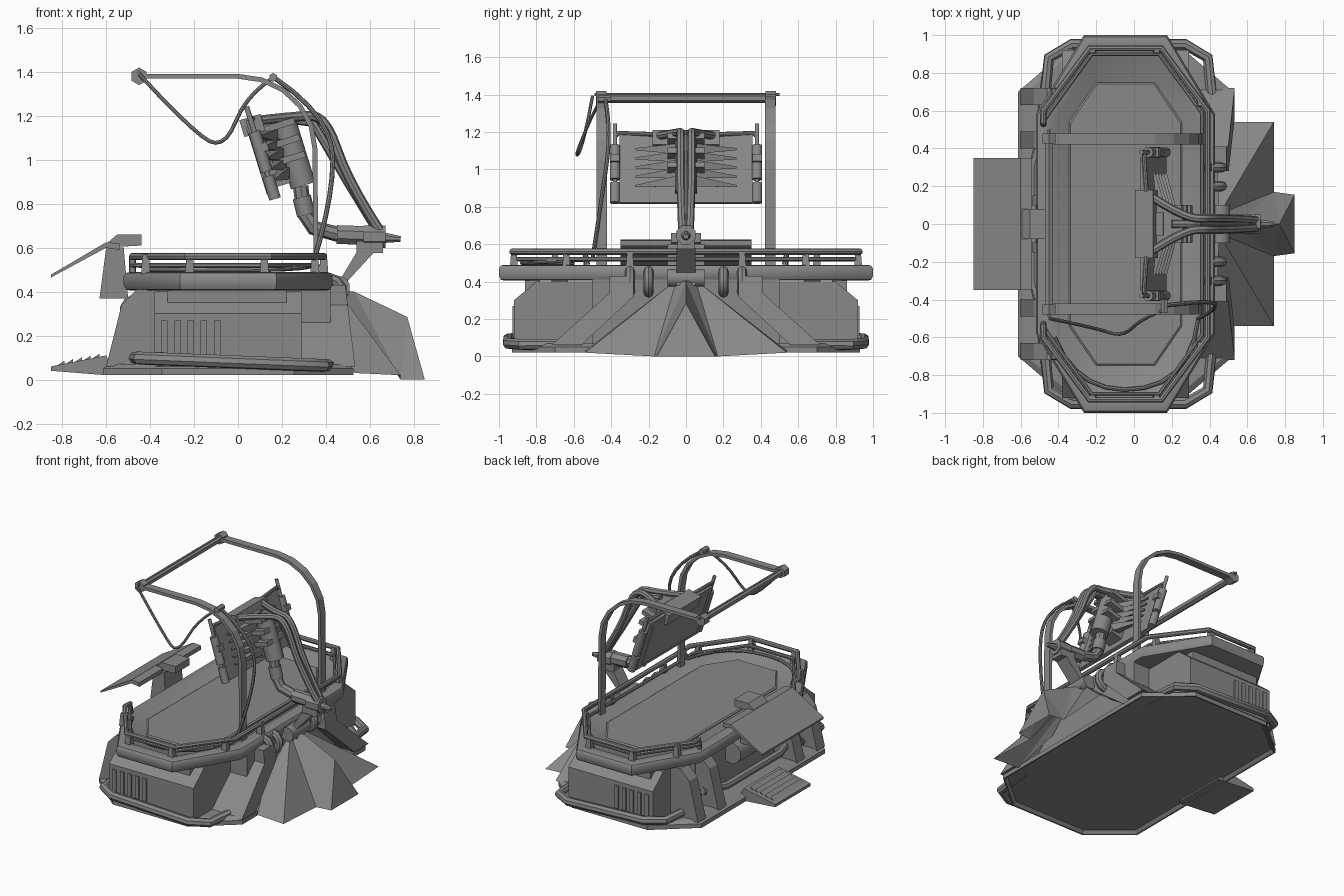
import bpy, math
from mathutils import Vector, Matrix

cube = bpy.data.objects.get("Cube")
if cube:
    bpy.data.objects.remove(cube, do_unlink=True)

GREY = (0.25, 0.25, 0.25, 1)
mat = bpy.data.materials.new("machine grey")
mat.use_nodes = True
mat.diffuse_color = GREY
mat.node_tree.nodes["Principled BSDF"].inputs["Base Color"].default_value = GREY


def place(name, data):
    # Links the new data as an object and makes it the active one
    data.materials.append(mat)
    ob = bpy.data.objects.new(name, data)
    bpy.context.collection.objects.link(ob)
    bpy.ops.object.select_all(action='DESELECT')
    ob.select_set(True)
    bpy.context.view_layer.objects.active = ob


def soften():
    bpy.ops.object.shade_smooth_by_angle(angle=math.radians(40))


def mesh(name, verts, faces, smooth=False):
    me = bpy.data.meshes.new(name)
    me.from_pydata([tuple(v) for v in verts], [], faces)
    place(name, me)
    bpy.ops.object.mode_set(mode='EDIT')
    bpy.ops.mesh.select_all(action='SELECT')
    bpy.ops.mesh.normals_make_consistent(inside=False)
    bpy.ops.object.mode_set(mode='OBJECT')
    if smooth:
        soften()


def loft(name, rings, smooth=False):
    n = len(rings[0])
    verts = [p for ring in rings for p in ring]
    faces = [(k * n + i, k * n + (i + 1) % n, (k + 1) * n + (i + 1) % n, (k + 1) * n + i)
             for k in range(len(rings) - 1) for i in range(n)]
    faces += [tuple(range(n)), tuple(range(len(verts) - n, len(verts)))]
    mesh(name, verts, faces, smooth)


def side_prism(name, profile, start, end):
    # Extrudes an x-z profile along y
    loft(name, [[(x, y, z) for x, z in profile] for y in (start, end)])


def rod(name, a, b, r, r_end=None, sides=10):
    a, b = Vector(a), Vector(b)
    turn = (b - a).to_track_quat('Z', 'Y')
    angles = [math.tau * (i + 0.5) / sides for i in range(sides)]
    circle = [turn @ Vector((math.cos(t), math.sin(t), 0)) for t in angles]
    loft(name, [[p + c * radius for c in circle]
                for p, radius in ((a, r), (b, r if r_end is None else r_end))], sides > 6)


def box(name, low, high, frame=Matrix()):
    (x, y, z), (u, v, w) = low, high
    loft(name, [[frame @ Vector(p) for p in ((x, y, h), (u, y, h), (u, v, h), (x, v, h))]
                for h in (z, w)])


def tube(name, points, radius, spline='POLY'):
    cu = bpy.data.curves.new(name, 'CURVE')
    cu.dimensions = '3D'
    cu.bevel_depth, cu.bevel_resolution, cu.use_fill_caps = radius, 2, True
    sp = cu.splines.new(spline)
    sp.points.add(len(points) - 1)
    for p, co in zip(sp.points, points):
        p.co = (*co, 1)
    if spline == 'NURBS':
        sp.use_endpoint_u, sp.order_u, sp.resolution_u = True, 3, 4
    place(name, cu)
    bpy.ops.object.convert(target='MESH')
    soften()


def octagon(z, size, inset=0, shift=-0.045):
    hx, hy = (s - inset for s in size[:2])
    ex, sy = (s - inset * 0.4 for s in size[2:])
    return [(shift + x, y, z) for x, y in ((-ex, -hy), (ex, -hy), (hx, -sy), (hx, sy),
                                           (ex, hy), (-ex, hy), (-hx, sy), (-hx, -sy))]


def slab(name, size, steps, smooth=False):
    loft(name, [octagon(z, size, inset) for z, inset in steps], smooth)


# Base plate with a hollow underside, core and deck
slab("base_plate", (0.57, 0.93, 0.3, 0.7), ((0.04, 0.03), (0.02, 0.01), (0.02, 0), (0.05, 0), (0.07, 0.03)))
box("core", (-0.42, -0.5, 0.06), (0.42, 0.5, 0.42))
slab("deck", (0.475, 1, 0.22, 0.58), ((0.405, 0.03), (0.41, 0.01), (0.43, 0), (0.47, 0),
     (0.485, 0.01), (0.49, 0.03), (0.49, 0.08), (0.475, 0.1)), True)
slab("deck_pad", (0.3, 0.75, 0.155, 0.54), ((0.47, 0), (0.48, 0), (0.487, 0.01)))

# Panel frame, tilted towards the deck
tilt = Matrix.Translation((0.1, 0, 1.01)) @ Matrix.Rotation(-0.3, 4, 'Y')


def on_panel(x, y, z):
    return tilt @ Vector((x, y, z))


for s in (-1, 1):
    # End blocks with vents and trim
    profile = [(0.4, 0.06), (0.92, 0.06), (0.92, 0.3), (0.8, 0.4), (0.4, 0.4)]
    loft("end_block", [[(x, s * y, z) for y, z in profile] for x in (-0.38, 0.29)])
    for i in range(5):
        x = -0.35 + i * 0.06
        box("vent_bar", (x, s * 0.92, 0.11), (x + 0.03, s * 0.928, 0.27))
    box("upper_trim", (-0.32, s * 0.78, 0.33), (0.22, s * 0.86, 0.41))

    # Buttresses of the arm side
    profile = [(0.28, 0.43), (0.41, 0.43), (0.41, 0.34), (0.72, 0.06), (0.56, 0.06), (0.28, 0.32)]
    loft("buttress", [[(0.28, s * y, z) for y, z in profile],
                      [(0.54 - z * 0.12, s * y, z) for y, z in profile]])

    # Pillars of the entry side
    profile = [(-0.36, 0.41), (-0.46, 0.41), (-0.53, 0.34), (-0.6, 0.06), (-0.36, 0.06)]
    for y in (0.4, 0.63):
        side_prism("entry_pillar", profile, s * y, s * (y + 0.09))
    box("window_frame", (-0.46, s * 0.45, 0.06), (-0.36, s * 0.68, 0.18))

    # Bumper pipe around the end, sloping down towards the arm side
    half = [(0.45, 0.6), (0.42, 0.88), (0.3, 0.95)]
    loop = [(-x - 0.03, y) for x, y in half] + [(x - 0.03, y) for x, y in reversed(half)]
    path = [(x, s * y, 0.08 - 0.04 * x) for x, y in loop]
    for end, lift in ((0, 0.08), (-1, 0.05)):
        tip = Vector(path[end]) + Vector((0, -s * 0.05, lift))
        path.insert(0 if end == 0 else len(path), tip)
    tube("bumper", path, 0.03)

    # Looped hoses next to the arm foot
    for y in (0.2, 0.3):
        tube("looped_hose", [(0.41 + 0.06 * math.sin(t), s * y, 0.4 + 0.06 * math.cos(t))
                             for t in (math.pi * i / 5 for i in range(6))], 0.027)

    # Overhead hoop: a post, a quarter ellipse and a straight flat bar
    arc = [math.pi / 2 * i / 5 for i in range(6)]
    arch = [(0.355, 0.48)] + [(0.35 * math.cos(t), 1.05 + 0.33 * math.sin(t)) for t in arc] + [(-0.45, 1.38)]
    rings = []
    for i, (x, z) in enumerate(arch):
        p, q = arch[max(i - 1, 0)], arch[min(i + 1, len(arch) - 1)]
        n = Vector((q[1] - p[1], p[0] - q[0])).normalized() * 0.011
        rings.append([(x + e * n.x, s * (0.45 + w * 0.028), z + e * n.y)
                      for e, w in ((-1, -1), (1, -1), (1, 1), (-1, 1))])
    loft("overhead_hoop", rings)
    rod("hoop_joint", (-0.45, s * 0.425, 1.38), (-0.45, s * 0.48, 1.38), 0.04, sides=6)

    # Rail brackets
    for x, y in ((-0.42, 0.7), (-0.22, 0.92), (0.12, 0.92), (0.35, 0.64), (0.39, 0.3)):
        rod("rail_bracket", (x, s * y, 0.48), (x, s * y, 0.57), 0.03, 0.02, 4)

    # Ribs and pistons of the panel
    for i in range(5):
        h = -0.1 + i * 0.045
        rod("rib", on_panel(0.08, s * 0.04, h), on_panel(0.035, s * 0.27, h * 1.15), 0.04, 0.008, 4)
    y = s * 0.38
    for name, top, bottom, r in (("piston_rod", 0.24, -0.16, 0.012),
                                 ("piston_body", 0.12, -0.07, 0.028),
                                 ("piston_bulb", -0.09, -0.2, 0.027)):
        rod(name, on_panel(0.01, y, top), on_panel(0.01, y, bottom), r)
    tube("piston_pipe", [on_panel(0.02, s * 0.17, 0.18), on_panel(0.01, s * 0.36, 0.19),
                         on_panel(0.01, y, 0.17), on_panel(0.01, y, 0.1)], 0.012)
    box("piston_clamp", (0, y - 0.025, 0.02), (0.05, y + 0.025, 0.06), tilt)

    # Arched arm tubes
    tube("arm_tube", [(0.1, s * 0.14, 1.18), (0.27, s * 0.03, 1.2), (0.4, s * 0.03, 1.2),
                      (0.5, s * 0.03, 0.9), (0.65, s * 0.02, 0.67)], 0.022, 'NURBS')

rod("hoop_crossbar", (-0.45, -0.45, 1.38), (-0.45, 0.45, 1.38), 0.024, sides=6)
rod("crossbar_pin", (-0.45, -0.49, 1.4), (-0.45, 0.5, 1.4), 0.008, sides=6)
rod("cable_clip", (0.16, -0.47, 1.375), (0.16, -0.4, 1.375), 0.02, sides=6)

# Double handrail, open on the entry side
for z, r, inset in ((0.56, 0.017, 0), (0.52, 0.012, 0.03)):
    ring = octagon(z, (0.435, 0.93, 0.19, 0.6), inset)
    ends = [[(-0.48, s * 0.53, 0.49), (-0.48, s * 0.54, z)] for s in (-1, 1)]
    tube("handrail", ends[0] + ring[-1:] + ring[:-1] + ends[1][::-1], r)

# Folded shield with a central spur
verts = [(0.53, 0, 0.4), (0.77, 0, 0.285)]
faces = [(1, 3, 9), (0, 2, 8)]
for s in (-1, 1):
    k = len(verts)
    verts += [(0.45, s * 0.05, 0.41), (0.85, s * 0.155, 0), (0.74, s * 0.17, 0),
              (0.74, s * 0.54, 0.02), (0.53, s * 0.54, 0.03), (0.44, s * 0.3, 0.2)]
    faces += [(1, k + 1, k + 2), (0, 1, k + 2), (0, k + 2, k)]
    faces += [(k, k + i, k + i + 1) for i in (2, 3, 4)]
mesh("folded_shield", verts, faces)

# Entry side table, its stand and the steps
side_prism("side_table", [(-0.85, 0.465), (-0.6, 0.6), (-0.54, 0.59), (-0.54, 0.62),
                          (-0.6, 0.625), (-0.85, 0.478)], -0.35, 0.35)
side_prism("table_cushion", [(-0.62, 0.6), (-0.55, 0.66), (-0.44, 0.66), (-0.44, 0.61)], -0.08, 0.08)
side_prism("table_stand", [(-0.63, 0.37), (-0.6, 0.6), (-0.52, 0.6), (-0.5, 0.37)], -0.1, 0.1)
rod("stand_drum", (-0.46, -0.15, 0.31), (-0.46, 0.15, 0.31), 0.08, sides=12)
tube("side_pipe", [(-0.48, -0.5, 0.17), (-0.53, -0.3, 0.15), (-0.53, 0.3, 0.15), (-0.48, 0.5, 0.17)], 0.028)
side_prism("step_ramp", [(-0.85, 0.04), (-0.85, 0.06), (-0.6, 0.11), (-0.55, 0.02), (-0.6, 0.02)], -0.2, 0.2)
for i in range(5):
    x, z = -0.82 + i * 0.04, 0.066 + i * 0.008
    side_prism("step_tread", [(x, z), (x + 0.03, z - 0.01), (x + 0.03, z + 0.02)], -0.17, 0.17)

# Panel body and spine
box("panel", (-0.012, -0.355, -0.2), (0.014, 0.355, 0.18), tilt)
box("panel_face", (-0.02, -0.31, -0.17), (-0.012, 0.31, 0.15), tilt)
box("panel_head", (-0.04, -0.18, 0.11), (0.06, 0.18, 0.19), tilt)
box("panel_spine", (0.01, -0.06, -0.15), (0.1, 0.06, 0.14), tilt)
rod("spine_cylinder", on_panel(0.15, 0, -0.18), on_panel(0.15, 0, 0.13), 0.06, sides=12)
for h in (-0.06, 0.02, 0.1):
    box("spine_clamp", (0.02, -0.1, h), (0.2, 0.1, h + 0.03), tilt)

# Arm core, elbow, shoulder and foot
tube("arm_core", [(0.2, 0, 1.19), (0.34, 0, 1.17), (0.5, 0, 0.9), (0.64, 0, 0.67)], 0.022)
tube("arm_elbow", [(0.285, 0, 0.88), (0.3, 0, 0.76), (0.345, 0, 0.69), (0.46, 0, 0.66)], 0.035)
rod("elbow_collar", (0.29, 0, 0.83), (0.31, 0, 0.75), 0.042)
rod("shoulder", (0.45, 0, 0.66), (0.6, 0, 0.655), 0.046, sides=8)
rod("shoulder_cap", (0.57, 0, 0.65), (0.67, 0, 0.65), 0.055, sides=8)
rod("shoulder_tip", (0.67, 0, 0.645), (0.74, 0, 0.64), 0.025, 0.014, 8)
box("shoulder_mount", (0.54, -0.045, 0.575), (0.66, 0.045, 0.63))
side_prism("arm_foot", [(0.54, 0.58), (0.62, 0.58), (0.5, 0.45), (0.5, 0.38), (0.42, 0.38)], -0.05, 0.05)
rod("foot_pivot", (0.46, -0.1, 0.42), (0.46, 0.1, 0.42), 0.05, sides=12)

# Loose cables
tube("hanging_cable", [(-0.45, -0.5, 1.39), (-0.2, -0.55, 1.12), (-0.06, -0.6, 1.05),
                       (0.04, -0.5, 1.3), (0.17, -0.45, 1.38)], 0.009, 'NURBS')
tube("hoop_cable", [(0.17, -0.43, 1.37), (0.42, -0.4, 1.2), (0.44, -0.45, 0.85), (0.34, -0.5, 0.52)], 0.011, 'NURBS')
tube("deck_cable", [(0.34, -0.5, 0.52), (0.3, -0.85, 0.5), (-0.3, -0.9, 0.5), (-0.42, -0.6, 0.5)], 0.011, 'NURBS')
